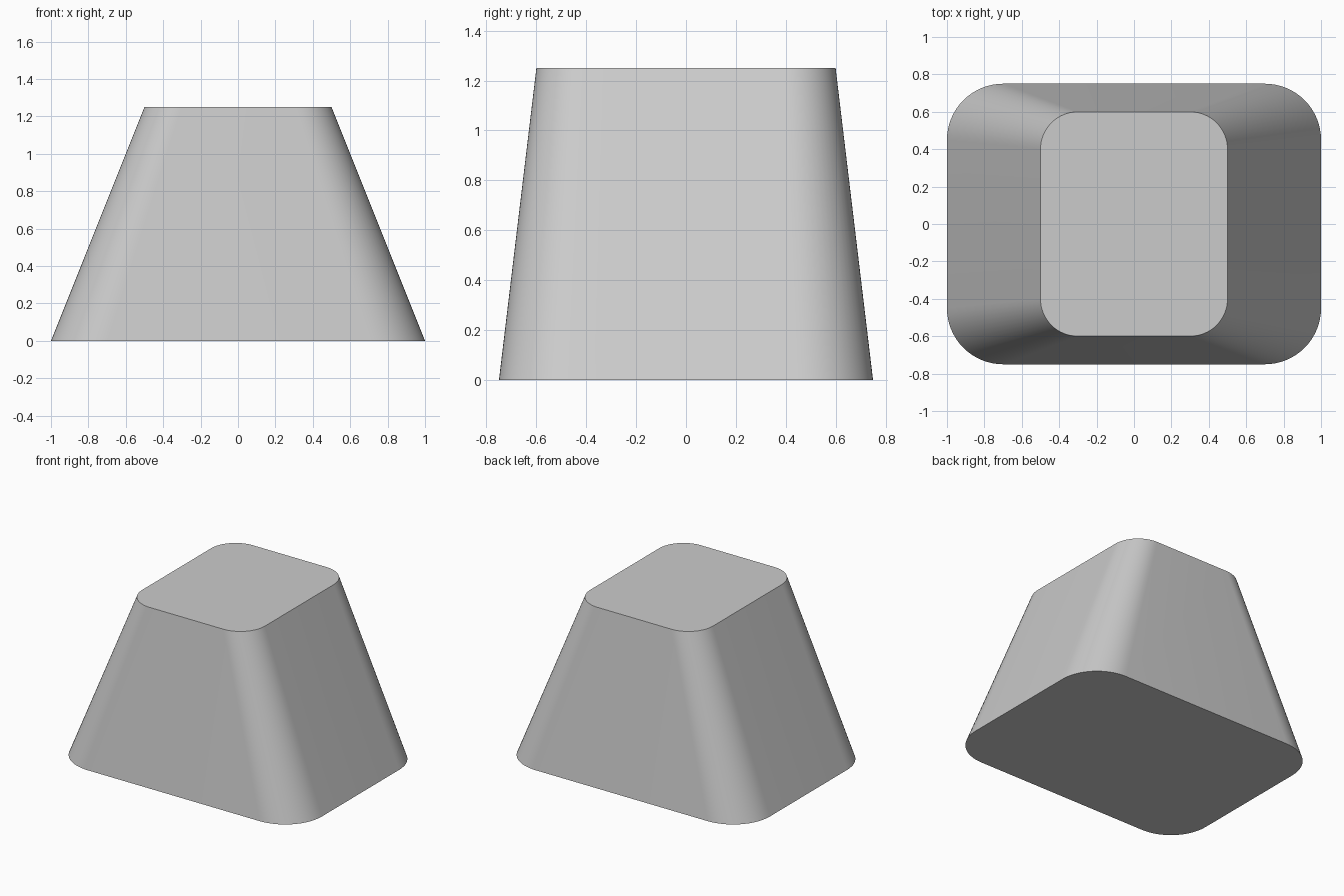
import bpy
import bmesh
from math import cos, sin, pi, radians

cube = bpy.data.objects.get("Cube")
if cube:
    bpy.data.objects.remove(cube, do_unlink=True)

STEPS = 16  # segments per rounded corner


def rounded_ring(bm, half_x, half_y, radius, z):
    """Closed loop of vertices around a rounded rectangle."""
    ring = []
    for corner, (sx, sy) in enumerate([(1, 1), (-1, 1), (-1, -1), (1, -1)]):
        for i in range(STEPS + 1):
            a = (corner + i / STEPS) * pi / 2
            x = sx * (half_x - radius) + radius * cos(a)
            y = sy * (half_y - radius) + radius * sin(a)
            ring.append(bm.verts.new((x, y, z)))
    return ring


# Plain grey material
grey = bpy.data.materials.new("light_grey")
grey.use_nodes = True
colour = (0.6, 0.6, 0.6, 1)
grey.diffuse_color = colour
grey.node_tree.nodes["Principled BSDF"].inputs["Base Color"].default_value = colour

# Tapered block lofted between two rounded rectangles
bm = bmesh.new()
base = rounded_ring(bm, 1.0, 0.75, 0.3, 0)
top = rounded_ring(bm, 0.5, 0.6, 0.2, 1.25)
count = len(base)
for i in range(count):
    j = (i + 1) % count
    bm.faces.new((base[i], base[j], top[j], top[i]))
bm.faces.new(top)
bm.faces.new(base[::-1])

mesh = bpy.data.meshes.new("tapered_block")
bm.to_mesh(mesh)
bm.free()
mesh.materials.append(grey)
block = bpy.data.objects.new("tapered_block", mesh)
bpy.context.collection.objects.link(block)

# Smooth corners, crisp top and bottom rims
bpy.ops.object.select_all(action='DESELECT')
block.select_set(True)
bpy.context.view_layer.objects.active = block
bpy.ops.object.shade_smooth_by_angle(angle=radians(30))
